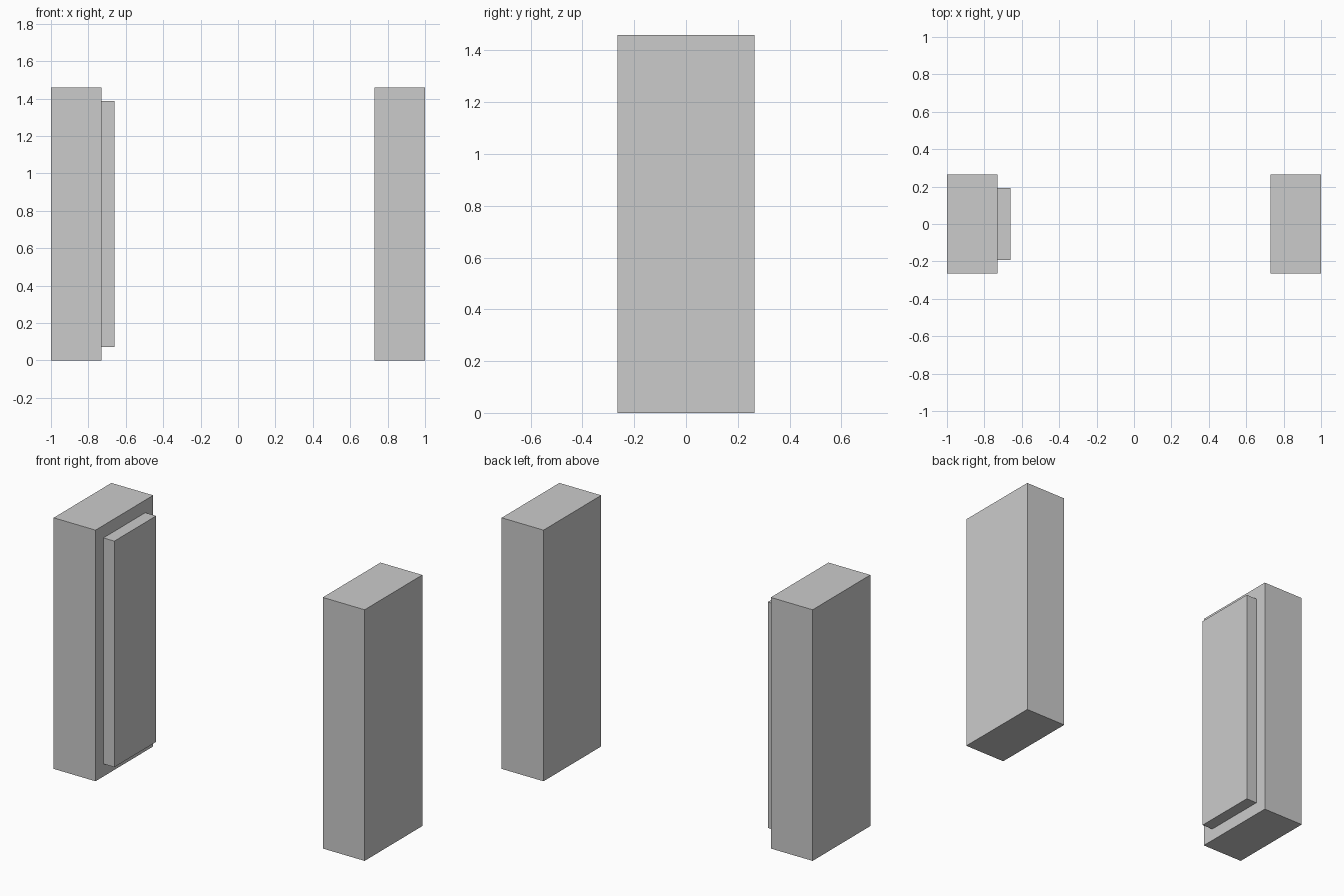
import bpy

if "Cube" in bpy.data.objects:
    bpy.data.objects.remove(bpy.data.objects["Cube"])


def box(name, x, y, z):
    """Add a box spanning the given (min, max) ranges."""
    spans = (x, y, z)
    bpy.ops.mesh.primitive_cube_add(size=1, location=[(a + b) / 2 for a, b in spans])
    obj = bpy.context.object
    obj.name = name
    obj.scale = [b - a for a, b in spans]
    bpy.ops.object.transform_apply(location=False, rotation=False, scale=True)
    return obj


OUTER, INNER, DEPTH, HEIGHT = 1.0, 0.731, 0.265, 1.46
PANEL_INSET, PANEL_THICKNESS = 0.073, 0.07

# Two matching upright cabinets
box("left_cabinet", (-OUTER, -INNER), (-DEPTH, DEPTH), (0, HEIGHT))
box("right_cabinet", (INNER, OUTER), (-DEPTH, DEPTH), (0, HEIGHT))

# Raised panel on the inner side of the left cabinet
panel_y = DEPTH - PANEL_INSET
box("inner_panel", (-INNER, -INNER + PANEL_THICKNESS), (-panel_y, panel_y),
    (PANEL_INSET, HEIGHT - PANEL_INSET))
